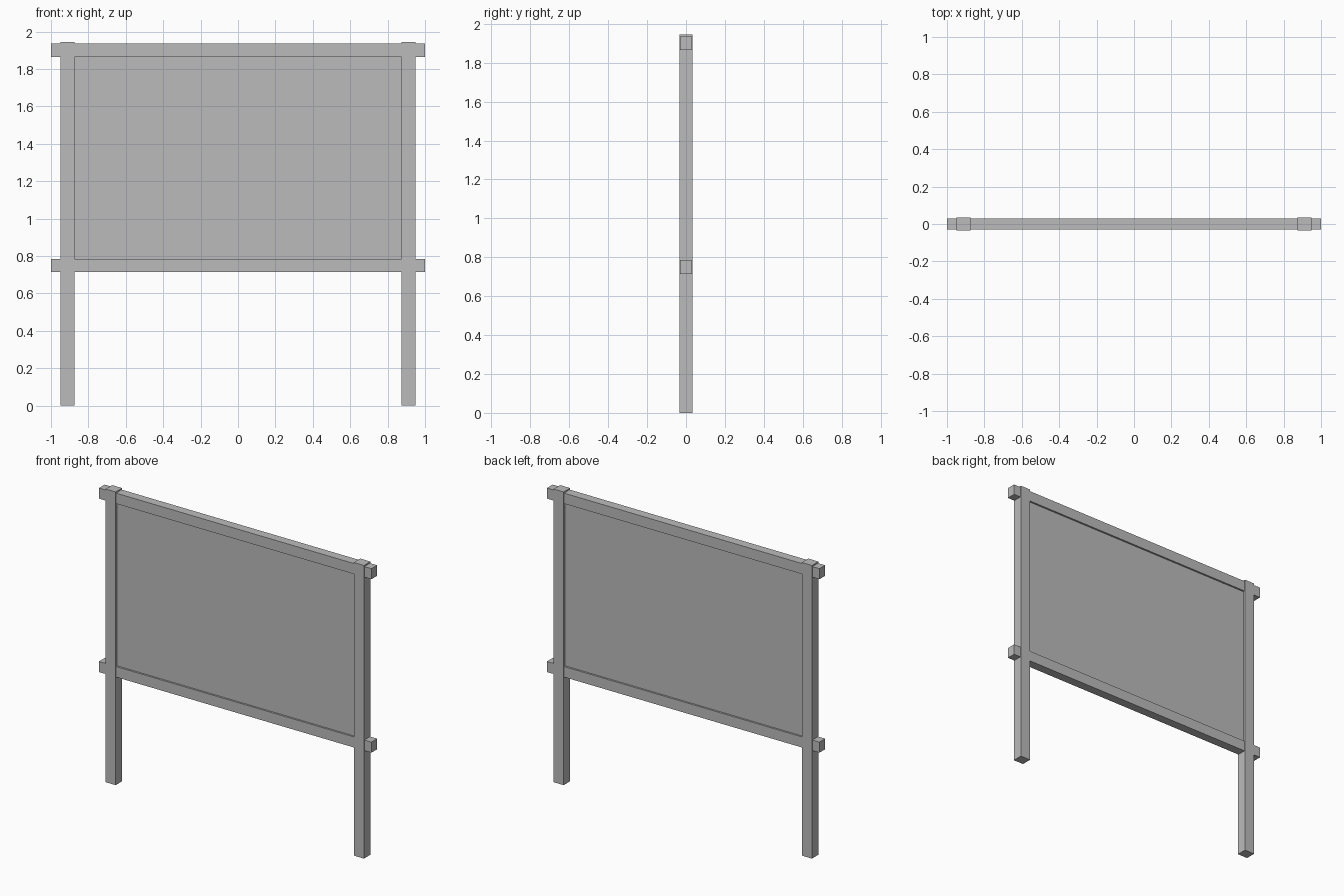
import bpy

default = bpy.data.objects.get("Cube")
if default:
    bpy.data.objects.remove(default, do_unlink=True)

GREY = (0.5, 0.5, 0.5, 1.0)
grey = bpy.data.materials.new("plain grey")
grey.use_nodes = True
grey.diffuse_color = GREY
grey.node_tree.nodes["Principled BSDF"].inputs["Base Color"].default_value = GREY


def box(name, x, z, depth):
    """Box spanning the x and z ranges, centred on y = 0."""
    bpy.ops.mesh.primitive_cube_add(size=1, location=(sum(x) / 2, 0, sum(z) / 2))
    obj = bpy.context.object
    obj.name = name
    obj.scale = (x[1] - x[0], depth, z[1] - z[0])
    bpy.ops.object.transform_apply(location=False, rotation=False, scale=True)
    obj.data.materials.append(grey)
    return obj


# Upright posts, slightly deeper and taller than the rails
for side, centre in (("left", 0.911), ("right", -0.911)):
    box(side + "_post", (centre - 0.037, centre + 0.037), (0, 1.944), 0.068)

# Cross rails, running past the posts at both ends
box("lower_rail", (-1, 1), (0.715, 0.785), 0.06)
box("upper_rail", (-1, 1), (1.865, 1.935), 0.06)

# Thin board recessed within the frame
box("board_panel", (-0.88, 0.88), (0.775, 1.875), 0.036)
